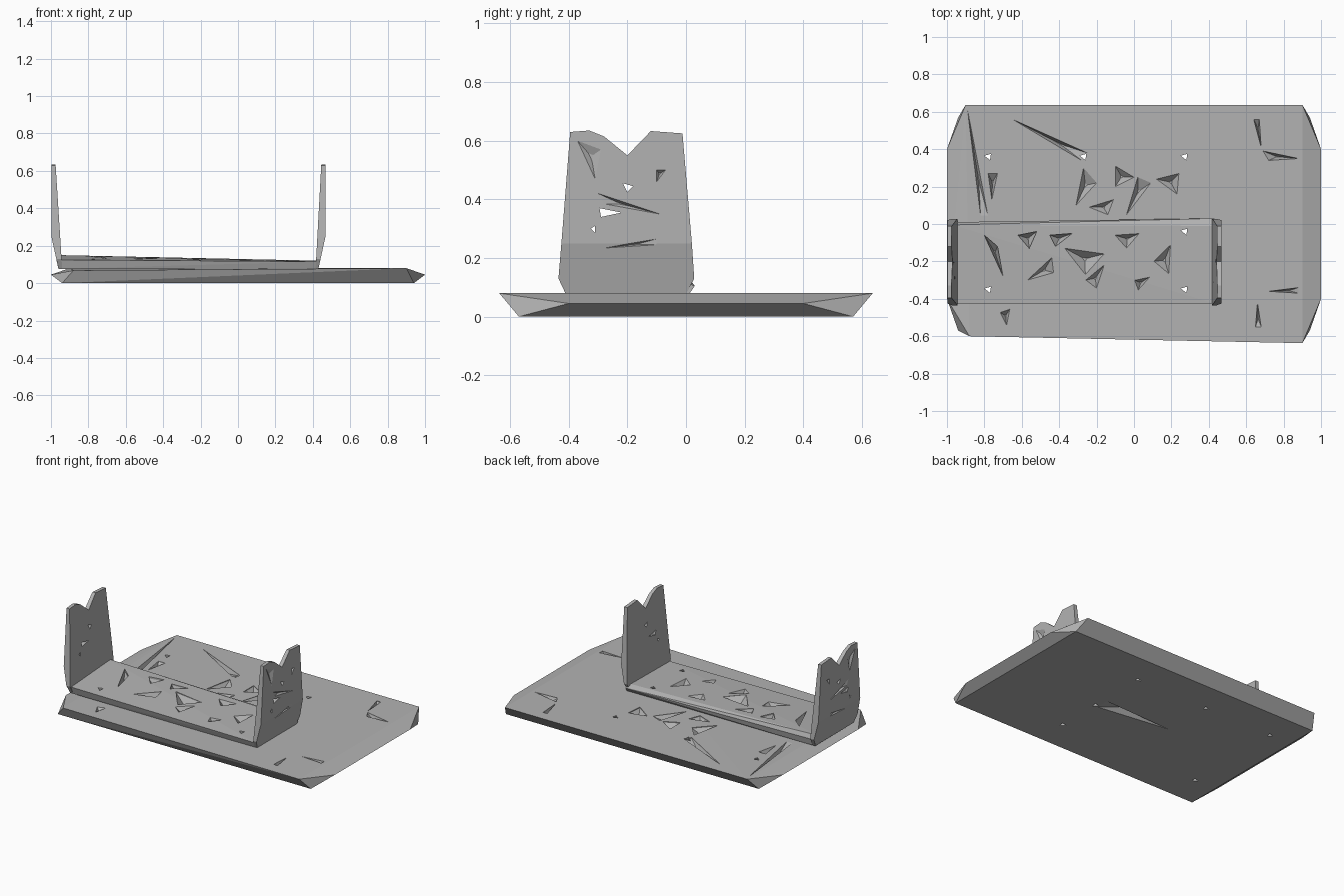
import bpy
import bmesh
from mathutils import Vector

cube = bpy.data.objects.get("Cube")
if cube:
    bpy.data.objects.remove(cube, do_unlink=True)

# Single plain grey
grey = bpy.data.materials.new("plain grey")
grey.use_nodes = True
color = (0.45, 0.45, 0.45, 1)
grey.diffuse_color = color
for node in grey.node_tree.nodes:
    if node.type == "BSDF_PRINCIPLED":
        node.inputs["Base Color"].default_value = color


def make_object(name, bm):
    bmesh.ops.recalc_face_normals(bm, faces=bm.faces[:])
    mesh = bpy.data.meshes.new(name)
    bm.to_mesh(mesh)
    bm.free()
    mesh.materials.append(grey)
    obj = bpy.data.objects.new(name, mesh)
    bpy.context.scene.collection.objects.link(obj)
    return obj


def hull(name, points):
    bm = bmesh.new()
    for p in points:
        bm.verts.new(p)
    bmesh.ops.convex_hull(bm, input=bm.verts[:])
    bmesh.ops.dissolve_limit(bm, angle_limit=0.005, verts=bm.verts[:], edges=bm.edges[:])
    return make_object(name, bm)


def add_loft(bm, rings):
    """Closed solid through rings that share a vertex count."""
    rows = [[bm.verts.new(p) for p in ring] for ring in rings]
    for a, b in zip(rows, rows[1:]):
        for i in range(len(a)):
            j = (i + 1) % len(a)
            bm.faces.new((a[i], a[j], b[j], b[i]))
    bm.faces.new(rows[0])
    bm.faces.new(rows[-1])


def add_dent(bm, corners, surface, bottom):
    """Three-sided pit that narrows to a small floor."""
    center = sum((Vector(c) for c in corners), Vector((0, 0))) / len(corners)
    floor = [Vector(c).lerp(center, 0.85) for c in corners]
    mouth = 0.04 if bottom < surface else -0.04
    add_loft(bm, [[(x, y, z) for x, y in ring] for ring, z in
                  ((corners, surface + mouth), (corners, surface), (floor, bottom))])


def cut(target, bm):
    cutter = make_object("cutter", bm)
    cutter.hide_render = True
    mod = target.modifiers.new("cut", "BOOLEAN")
    mod.operation = "DIFFERENCE"
    mod.solver = "EXACT"
    mod.object = cutter
    bpy.context.view_layer.objects.active = target
    bpy.ops.object.modifier_apply(modifier=mod.name)
    bpy.data.objects.remove(cutter, do_unlink=True)


def add_holes(bm, places):
    for x, y in places:
        tri = [(x - 0.02, y + 0.005), (x + 0.015, y + 0.015), (x + 0.01, y - 0.018)]
        add_loft(bm, [[(a, b, z) for a, b in tri] for z in (-0.1, 0.3)])


# Base plate with chamfered ends
corners = []
for sx in (-1, 1):
    for sy in (-1, 1):
        worn = sx < 0 and sy < 0
        corners.append((-0.88, -0.6, 0.068) if worn else (sx * 0.9, sy * 0.637, 0.08))
        corners.append((sx, sy * 0.4, 0.045))
        corners.append((sx * 0.94, sy * 0.57, 0))
plate = hull("base_plate", corners)

# Pits and scratches in the plate
plate_dents = [
    [(-0.65, 0.56), (-0.25, 0.38), (-0.28, 0.34)],
    [(-0.89, 0.61), (-0.78, 0.04), (-0.82, 0.04)],
    [(-0.78, 0.27), (-0.73, 0.27), (-0.76, 0.13)],
    [(0.69, 0.39), (0.88, 0.35), (0.72, 0.34)],
    [(0.64, 0.56), (0.67, 0.56), (0.68, 0.41)],
    [(0.65, -0.55), (0.68, -0.55), (0.66, -0.42)],
    [(0.72, -0.36), (0.88, -0.34), (0.88, -0.37)],
    [(-0.27, 0.3), (-0.2, 0.22), (-0.31, 0.1)],
    [(-0.1, 0.31), (0, 0.25), (-0.1, 0.2)],
    [(0.02, 0.25), (0.09, 0.22), (-0.04, 0.05)],
    [(0.12, 0.24), (0.24, 0.27), (0.23, 0.16)],
    [(-0.24, 0.09), (-0.11, 0.13), (-0.14, 0.05)],
    [(-0.72, -0.47), (-0.66, -0.45), (-0.68, -0.55)],
]
bm = bmesh.new()
for tri in plate_dents:
    add_dent(bm, tri, 0.076, 0.045)
cut(plate, bm)

# Long pit underneath, and bolt holes
bm = bmesh.new()
add_dent(bm, [(-0.25, 0.02), (0.25, 0.04), (0.25, -0.05)], 0, 0.03)
cut(plate, bm)
bolts = [(-0.78, 0.36), (-0.27, 0.36), (0.27, 0.36), (-0.78, -0.35), (0.27, -0.35), (0.27, -0.04)]
bm = bmesh.new()
add_holes(bm, bolts)
cut(plate, bm)

# Bracket floor
floor = hull("bracket_floor", [
    (-0.96, -0.41, 0.076), (-0.96, 0, 0.076), (0.43, -0.41, 0.076), (0.43, 0.01, 0.076),
    (-0.97, -0.425, 0.125), (-0.97, -0.005, 0.15), (0.43, -0.425, 0.115), (0.43, -0.01, 0.12),
    (0.43, 0.03, 0.105), (-0.97, 0.01, 0.12)])
floor_dents = [
    [(-0.8, -0.06), (-0.7, -0.28), (-0.73, -0.12)],
    [(-0.62, -0.06), (-0.52, -0.04), (-0.56, -0.13)],
    [(-0.45, -0.06), (-0.33, -0.05), (-0.42, -0.12)],
    [(-0.57, -0.3), (-0.43, -0.26), (-0.44, -0.18)],
    [(-0.37, -0.13), (-0.16, -0.16), (-0.26, -0.27)],
    [(-0.26, -0.3), (-0.16, -0.22), (-0.2, -0.35)],
    [(-0.1, -0.06), (0.03, -0.05), (-0.04, -0.13)],
    [(0, -0.3), (0.09, -0.28), (0.02, -0.36)],
    [(0.1, -0.2), (0.2, -0.1), (0.19, -0.28)],
]
bm = bmesh.new()
for tri in floor_dents:
    add_dent(bm, tri, 0.13, 0.09)
cut(floor, bm)
bm = bmesh.new()
add_holes(bm, bolts[3:])
cut(floor, bm)

# Notched end walls: outline in y and z, split where the outer face bends
foot = [(-0.425, 0.25), (-0.435, 0.13), (-0.41, 0.077), (0, 0.077), (0.028, 0.13), (0.02, 0.25)]
crown = [(-0.012, 0.625), (-0.12, 0.633), (-0.2, 0.55), (-0.28, 0.615), (-0.33, 0.635), (-0.395, 0.63)]


def end_wall(name, side, outer_low, outer_top, inner_low, inner_top):
    def outer(z):
        return outer_low + (outer_top - outer_low) * min(1, (z - 0.077) / 0.173)

    def inner(z):
        return inner_low + (inner_top - inner_low) * (z - 0.077) / 0.553

    bm = bmesh.new()
    outline = foot + crown
    skins = [[bm.verts.new((f(z), y, z)) for y, z in outline] for f in (outer, inner)]
    n, k = len(outline), len(foot)
    for skin in skins:
        bm.faces.new(skin[:k])
        bm.faces.new(skin[k - 1:] + skin[:1])
    for i in range(n):
        j = (i + 1) % n
        bm.faces.new((skins[0][i], skins[0][j], skins[1][j], skins[1][i]))
    wall = make_object(name, bm)
    # Slit and small openings
    bm = bmesh.new()
    for tri in ([(-0.295, 0.37), (-0.22, 0.355), (-0.29, 0.34)],
                [(-0.215, 0.455), (-0.18, 0.445), (-0.2, 0.425)],
                [(-0.325, 0.3), (-0.31, 0.31), (-0.31, 0.285)]):
        add_loft(bm, [[(outer_top + d, y, z) for y, z in tri] for d in (-0.15, 0.15)])
    cut(wall, bm)
    # Shallow pits on the outer face
    bm = bmesh.new()
    for tri in ([(-0.37, 0.6), (-0.29, 0.57), (-0.31, 0.47)],
                [(-0.3, 0.42), (-0.09, 0.35), (-0.28, 0.385)],
                [(-0.31, 0.23), (-0.1, 0.265), (-0.1, 0.245)],
                [(-0.1, 0.5), (-0.07, 0.5), (-0.1, 0.46)]):
        cy, cz = (sum(c) / 3 for c in zip(*tri))
        small = [(y + (cy - y) * 0.8, z + (cz - z) * 0.8) for y, z in tri]
        add_loft(bm, [[(outer_top + side * d, y, z) for y, z in ring]
                      for ring, d in ((tri, 0.03), (tri, 0), (small, -0.012))])
    cut(wall, bm)


end_wall("right_end_wall", -1, -0.96, -0.998, -0.94, -0.975)
end_wall("left_end_wall", 1, 0.43, 0.468, 0.415, 0.445)
